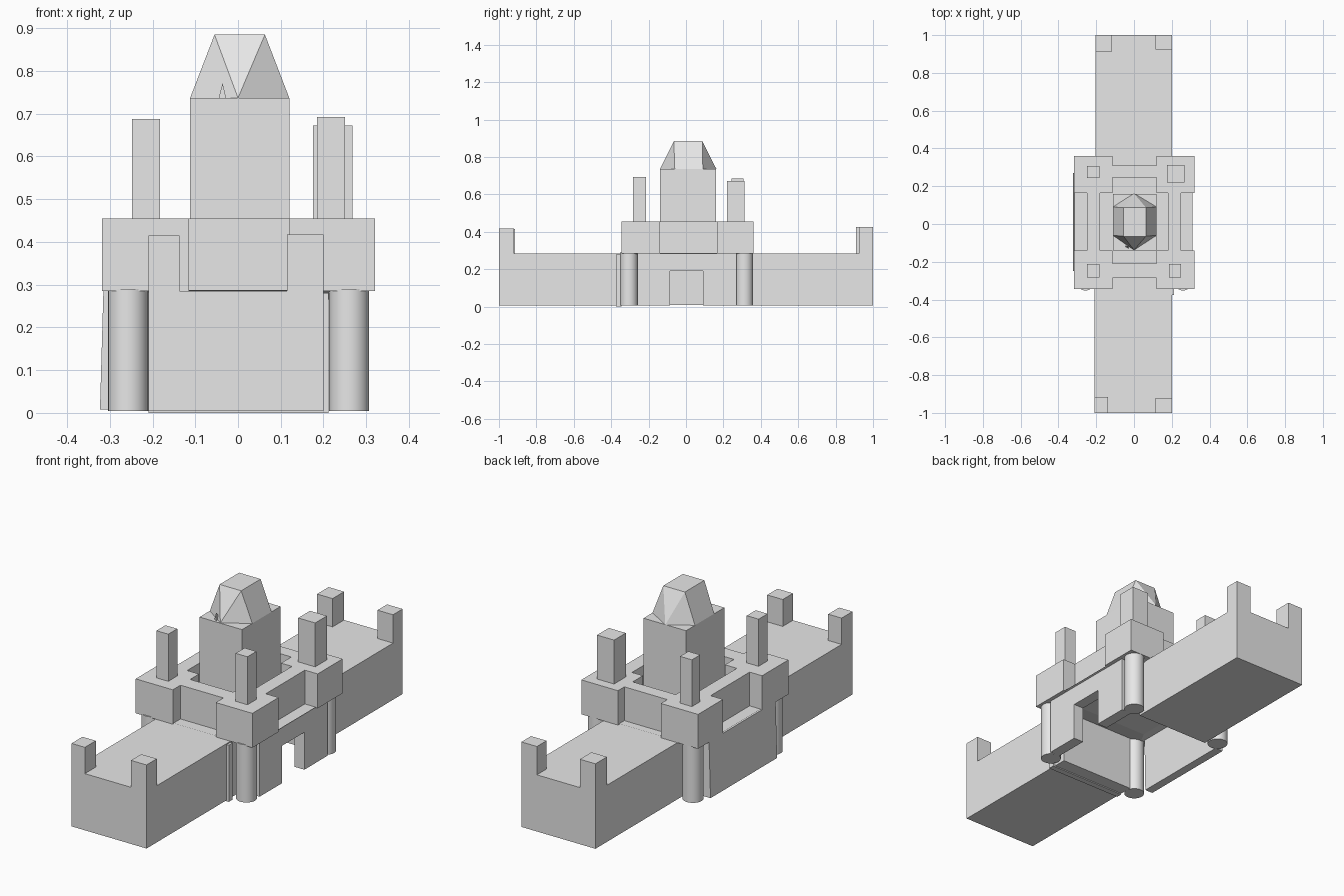
import bpy, bmesh
from mathutils import Matrix, Vector

cube = bpy.data.objects.get("Cube")
if cube:
    bpy.data.objects.remove(cube, do_unlink=True)

stone = bpy.data.materials.new("light_grey_stone")
stone.use_nodes = True
GREY = (0.8, 0.8, 0.8, 1)
stone.diffuse_color = GREY
stone.node_tree.nodes["Principled BSDF"].inputs["Base Color"].default_value = GREY


def finish(name, bm):
    bmesh.ops.recalc_face_normals(bm, faces=bm.faces)
    mesh = bpy.data.meshes.new(name)
    bm.to_mesh(mesh)
    bm.free()
    mesh.materials.append(stone)
    ob = bpy.data.objects.new(name, mesh)
    bpy.context.collection.objects.link(ob)
    return ob


def add_box(bm, x, y, z):
    """Add a box given its (min, max) range on each axis."""
    size = [b - a for a, b in (x, y, z)]
    mid = [(a + b) / 2 for a, b in (x, y, z)]
    bmesh.ops.create_cube(bm, size=1, matrix=Matrix.Translation(mid) @ Matrix.Diagonal((*size, 1)))


def boxes(name, *parts):
    bm = bmesh.new()
    for part in parts:
        add_box(bm, *part)
    return finish(name, bm)


def hull(name, points):
    bm = bmesh.new()
    for p in points:
        bm.verts.new(p)
    bmesh.ops.convex_hull(bm, input=bm.verts[:])
    bmesh.ops.dissolve_limit(bm, angle_limit=0.01, verts=bm.verts[:], edges=bm.edges[:])
    return finish(name, bm)


def rect(x, y, z):
    return [(a, b, z) for a in x for b in y]


DECK, TOP = 0.285, 0.455

# Long wings, hollow between them under the centre
boxes("front_wing", ((-0.21, 0.2), (-1, -0.28), (0.005, DECK)))
boxes("back_wing", ((-0.205, 0.2), (0.28, 1), (0.005, DECK)))
boxes("front_pier", ((-0.21, 0.212), (-0.375, -0.345), (0, 0.28)))

# Upright blocks at the wing ends
boxes("front_left_end_post", ((0.115, 0.2), (-1, -0.92), (DECK, 0.418)))
boxes("front_right_end_post", ((-0.21, -0.137), (-1, -0.915), (DECK, 0.415)))
boxes("back_left_end_post", ((0.115, 0.2), (0.925, 1), (DECK, 0.425)))
boxes("back_right_end_post", ((-0.205, -0.12), (0.91, 1), (DECK, 0.425)))

# Courtyard floor with a sloping underside
hull("courtyard_floor", rect((-0.31, 0.31), (-0.34, 0.35), 0.288)
     + rect((-0.22, 0.22), (-0.19, 0.22), 0.265))

# Parapet: corner blocks joined by set-back walls
z = (DECK, TOP)
sides_x = ((-0.318, -0.115), (0.12, 0.32))
sides_y = ((-0.345, -0.14), (0.165, 0.36))
for fb, y in zip(("front", "back"), sides_y):
    for lr, x in zip(("right", "left"), sides_x):
        boxes(f"{fb}_{lr}_corner_block", (x, y, z))
boxes("front_parapet", ((-0.115, 0.12), (-0.285, -0.21), z))
boxes("back_parapet", ((-0.115, 0.12), (0.245, 0.31), z))
boxes("right_parapet", ((-0.25, -0.18), (-0.14, 0.165), z))
boxes("left_parapet", ((0.18, 0.25), (-0.14, 0.165), z))

# Corner turrets
boxes("front_right_turret", ((-0.248, -0.183), (-0.283, -0.213), (TOP, 0.688)))
boxes("front_left_turret", ((0.185, 0.25), (-0.283, -0.213), (TOP, 0.692)))
boxes("back_right_turret", ((-0.248, -0.183), (0.243, 0.308), (TOP, 0.686)))
boxes("back_left_turret", ((0.175, 0.268), (0.22, 0.312), (TOP, 0.672)))

# Round columns under the corner blocks
for fb, y in (("front", -0.305), ("back", 0.312)):
    for lr, x in (("right", -0.257), ("left", 0.26)):
        bm = bmesh.new()
        bmesh.ops.create_cone(bm, cap_ends=True, segments=32, radius1=0.047, radius2=0.047,
                              depth=DECK, matrix=Matrix.Translation((x, y, 0.005 + DECK / 2)))
        column = finish(f"{fb}_{lr}_column", bm)
        bpy.ops.object.select_all(action="DESELECT")
        column.select_set(True)
        bpy.context.view_layer.objects.active = column
        bpy.ops.object.shade_smooth_by_angle()

# Side walls: a gateway on the left, a solid leaning wall on the right
wall_x = (0.245, 0.3)
boxes("left_gate_wall",
      (wall_x, (-0.26, -0.085), (0.005, DECK)),
      (wall_x, (0.09, 0.27), (0.005, DECK)),
      (wall_x, (-0.085, 0.09), (0.19, DECK)))
hull("right_wall", rect((-0.323, -0.28), (-0.25, 0.27), 0.008)
     + rect((-0.315, -0.275), (-0.25, 0.27), DECK))

# Central tower with a faceted roof
boxes("tower", ((-0.112, 0.12), (-0.14, 0.16), (0.28, 0.737)))
base = rect((-0.112, 0.12), (-0.06, 0.09), 0.737) + [(0, -0.138, 0.737), (0, 0.162, 0.737)]
hull("tower_roof", base + rect((-0.055, 0.063), (-0.065, 0.087), 0.885))
hull("roof_spike", [(-0.045, -0.12, 0.737), (-0.028, -0.13, 0.737),
                    (-0.03, -0.09, 0.737), (-0.036, -0.12, 0.772)])
